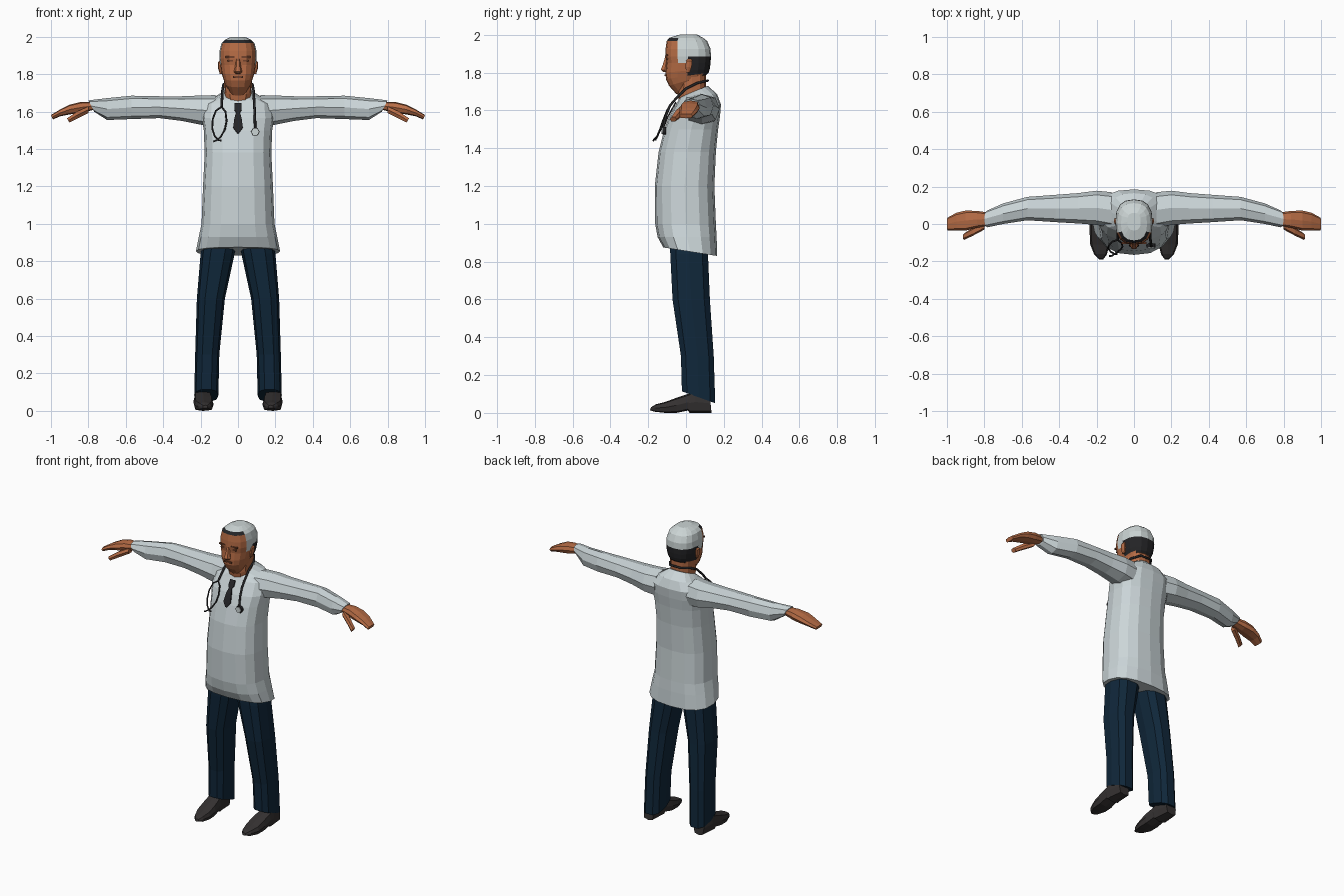
import bpy, bmesh, math
from mathutils import Vector


def material(name, r, g, b):
    m = bpy.data.materials.new(name)
    m.diffuse_color = (r, g, b, 1)
    return m


COAT = material("coat_white", 0.60, 0.67, 0.69)
SKIN = material("skin", 0.47, 0.15, 0.06)
SHADE = material("dark_skin", 0.17, 0.055, 0.025)
NAVY = material("navy_cloth", 0.005, 0.02, 0.042)
SHOE = material("shoe_leather", 0.035, 0.031, 0.031)
GREY = material("grey_hair", 0.60, 0.66, 0.66)
BLACK = material("black", 0.018, 0.018, 0.02)


def finish(name, bm, mats, mirror=False):
    bmesh.ops.recalc_face_normals(bm, faces=bm.faces)
    me = bpy.data.meshes.new(name)
    bm.to_mesh(me)
    bm.free()
    for m in mats:
        me.materials.append(m)
    ob = bpy.data.objects.new(name, me)
    bpy.context.collection.objects.link(ob)
    if mirror:
        ob.modifiers.new("mirror", 'MIRROR').use_mirror_merge = False
    return ob


def loft(name, axis, rings, n, mats, mirror=False, e=0.8, rule=None):
    """Skin superellipse rings (w at v0, w at v1, u0, u1, v0, v1) along an axis."""
    place = {'X': lambda u, v, w: (w, u, v),
             'Y': lambda u, v, w: (u, w, v),
             'Z': lambda u, v, w: (u, v, w)}[axis]
    bm = bmesh.new()
    loops = []
    for w0, w1, u0, u1, v0, v1 in rings:
        loop = []
        for i in range(n):
            a = 2 * math.pi * i / n
            c, s = round(math.cos(a), 6), round(math.sin(a), 6)
            c = math.copysign(abs(c) ** e, c)
            s = math.copysign(abs(s) ** e, s)
            loop.append(bm.verts.new(place((u0 + u1) / 2 + c * (u1 - u0) / 2,
                                           (v0 + v1) / 2 + s * (v1 - v0) / 2,
                                           w0 + (w1 - w0) * (s + 1) / 2)))
        loops.append(loop)
    for a, b in zip(loops, loops[1:]):
        for i in range(n):
            j = (i + 1) % n
            bm.faces.new((a[i], a[j], b[j], b[i]))
    bm.faces.new(loops[0])
    bm.faces.new(loops[-1])
    if rule:
        for f in bm.faces:
            f.material_index = rule(f.calc_center_median())
    return finish(name, bm, mats, mirror)


def box(name, centre, size, mat, mirror=False):
    bm = bmesh.new()
    bmesh.ops.create_cube(bm, size=1)
    for v in bm.verts:
        v.co = Vector(centre) + v.co * Vector(size)
    return finish(name, bm, [mat], mirror)


def tube(name, points, radius, mat):
    cu = bpy.data.curves.new(name, 'CURVE')
    cu.dimensions = '3D'
    cu.bevel_depth = radius
    cu.bevel_resolution = 1
    cu.use_fill_caps = True
    sp = cu.splines.new('POLY')
    sp.points.add(len(points) - 1)
    for p, co in zip(sp.points, points):
        p.co = (*co, 1)
    cu.materials.append(mat)
    bpy.context.collection.objects.link(bpy.data.objects.new(name, cu))


def sym(zf, zb, hw, yf, yb):
    return (zf, zb, -hw, hw, yf, yb)


# coat body, hem to collar
coat = [sym(.875, .83, .225, -.12, .165), sym(.93, .93, .21, -.15, .162),
        sym(1.0, 1.0, .195, -.163, .158), sym(1.2, 1.2, .187, -.165, .15),
        sym(1.38, 1.38, .178, -.145, .158), sym(1.5, 1.5, .183, -.115, .17),
        sym(1.565, 1.57, .193, -.09, .18), sym(1.645, 1.63, .185, -.045, .185),
        sym(1.665, 1.685, .13, -.035, .165), sym(1.67, 1.73, .075, -.03, .115)]
loft("coat_body", 'Z', coat, 16, [COAT])

# sleeves
loft("sleeve", 'X', [(.12, .12, -.02, .17, 1.52, 1.688), (.2, .2, -.005, .178, 1.53, 1.686),
                     (.3, .3, .003, .165, 1.55, 1.682), (.42, .42, .01, .156, 1.565, 1.682),
                     (.57, .57, .02, .145, 1.56, 1.685), (.7, .7, 0, .11, 1.555, 1.672),
                     (.77, .80, -.018, .072, 1.60, 1.66)], 8, [COAT], True)

# hands: palm with fingers, lower finger, thumb
loft("hand", 'X', [(.77, .77, -.008, .06, 1.61, 1.652), (.84, .84, -.02, .07, 1.592, 1.652),
                   (.90, .90, -.035, .072, 1.585, 1.637), (.95, .95, -.035, .06, 1.575, 1.612),
                   (.99, 1.0, -.035, .035, 1.558, 1.582)], 8, [SKIN], True, 0.7)
loft("thumb", 'X', [(.80, .80, -.03, .015, 1.59, 1.63), (.86, .86, -.062, -.018, 1.56, 1.603),
                    (.90, .915, -.085, -.05, 1.54, 1.565)], 6, [SKIN], True)

# trouser legs
loft("trouser_leg", 'Z', [(.95, .95, 0, .18, -.09, .12), (.84, .84, .018, .2, -.087, .12),
                          (.6, .6, .07, .22, -.075, .13), (.3, .3, .1, .229, -.03, .15),
                          (.115, .05, .105, .234, -.025, .158)], 10, [NAVY], True, 0.75)

# shoes
loft("shoe", 'Y', [(.135, .125, .15, .225, 0, .1), (.05, .05, .143, .236, 0, .115),
                   (.02, .02, .14, .237, 0, .105), (.01, .01, .14, .237, .012, .1),
                   (-.05, -.05, .132, .237, 0, .08), (-.11, -.11, .132, .234, 0, .058),
                   (-.165, -.16, .145, .213, .006, .045),
                   (-.19, -.185, .163, .188, .014, .03)], 8, [SHOE], True, 0.55)

# neck
loft("neck", 'Z', [sym(1.63, 1.68, .07, -.034, .105), sym(1.69, 1.74, .073, -.045, .105),
                   sym(1.77, 1.8, .076, -.04, .105)], 12, [SKIN])


# head, with hair coloured by region
def hair(c):
    if c.z > 1.983:
        return 1
    if c.z > 1.965 and c.y < -.03:
        return 2
    if c.z > 1.88 and c.y > -.035:
        return 1
    if c.y > .02 and c.z > 1.79:
        return 2
    if c.z > 1.85 and c.y > -.035:
        return 1
    return 0


loft("head", 'Z', [sym(1.685, 1.775, .05, -.05, .08), sym(1.73, 1.788, .073, -.09, .108),
                   sym(1.765, 1.80, .081, -.106, .12), sym(1.80, 1.82, .09, -.109, .126),
                   sym(1.85, 1.85, .096, -.104, .13), sym(1.885, 1.885, .1, -.11, .132),
                   sym(1.925, 1.925, .099, -.108, .13), sym(1.967, 1.967, .088, -.102, .112),
                   sym(1.984, 1.984, .07, -.088, .09), sym(2.0, 2.0, .036, -.035, .06)],
     16, [SKIN, GREY, BLACK], rule=hair)

# face details
loft("nose", 'Z', [sym(1.803, 1.80, .014, -.122, -.09), sym(1.815, 1.81, .022, -.136, -.09),
                   sym(1.84, 1.84, .016, -.125, -.09), sym(1.882, 1.882, .01, -.112, -.09)],
     6, [SKIN])
box("eyebrow", (.043, -.102, 1.892), (.048, .012, .009), SHADE, True)
box("eye", (.042, -.1, 1.872), (.03, .009, .008), SHADE, True)
box("mouth", (0, -.108, 1.785), (.055, .009, .009), SHADE)
loft("ear", 'Z', [(1.80, 1.80, .085, .097, .0, .02), (1.83, 1.83, .085, .106, -.005, .032),
                  (1.862, 1.862, .088, .108, -.002, .034), (1.872, 1.872, .09, .1, .008, .028)],
     6, [SKIN], True)


# necktie plate following the chest
def chest_y(z):
    for a, b in zip(coat, coat[1:]):
        if a[0] <= z <= b[0]:
            return a[4] + (b[4] - a[4]) * (z - a[0]) / (b[0] - a[0])


bm = bmesh.new()
rows = [[bm.verts.new((s * w, chest_y(z) - .007, z)) for s in (-1, 1)]
        for z, w in ((1.643, .018), (1.61, .02), (1.595, .01), (1.565, .019),
                     (1.515, .026), (1.485, .004))]
for a, b in zip(rows, rows[1:]):
    bm.faces.new((a[0], b[0], b[1], a[1]))
tie = finish("necktie", bm, [BLACK])
solid = tie.modifiers.new("thickness", 'SOLIDIFY')
solid.thickness = .008
solid.offset = 0

# stethoscope: neck tube, ear tubes and chest disc
half = [(.088, -.085, 1.625), (.086, -.055, 1.66), (.083, 0, 1.715),
        (.078, .06, 1.745), (.04, .115, 1.757)]
tube("stethoscope_tube", [(.092, -.12, 1.51), (.09, -.107, 1.57)] + half
     + [(-x, y, z) for x, y, z in reversed(half)], .007, BLACK)
tube("ear_tube_outer", [(-.088, -.085, 1.625), (-.118, -.095, 1.605), (-.135, -.115, 1.56),
                        (-.138, -.13, 1.51), (-.125, -.148, 1.47), (-.105, -.16, 1.447),
                        (-.088, -.16, 1.445)], .005, BLACK)
tube("ear_tube_inner", [(-.088, -.085, 1.625), (-.067, -.1, 1.6), (-.061, -.12, 1.55),
                        (-.07, -.135, 1.505), (-.092, -.152, 1.465), (-.118, -.17, 1.445),
                        (-.132, -.172, 1.44)], .005, BLACK)
tube("chest_disc_rim", [(.092, -.105, 1.492), (.092, -.125, 1.492)], .024, BLACK)
tube("chest_disc", [(.092, -.12, 1.492), (.092, -.13, 1.492)], .02, GREY)
